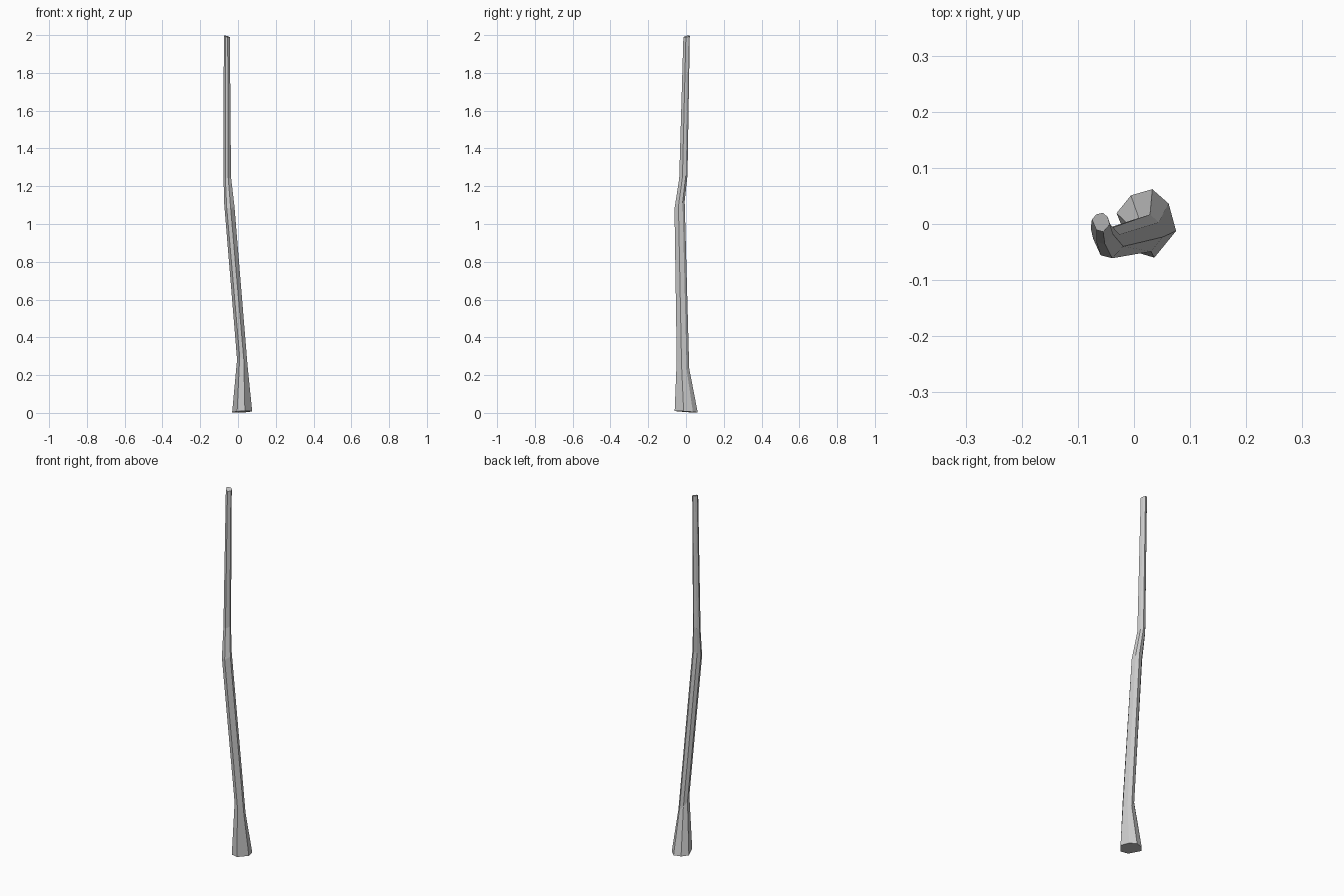
import bpy, bmesh

if "Cube" in bpy.data.objects:
    bpy.data.objects.remove(bpy.data.objects["Cube"])

# Irregular seven-sided cross-section (unit half-widths)
PROFILE = [(1.0, -0.22), (0.75, 0.58), (0.2, 1.0), (-0.52, 0.82),
           (-1.0, 0.3), (-0.5, -0.8), (0.27, -1.0)]

# Rings: centre x, y, z, half-width x, y, tilt along x, y
RINGS = [
    (0.022, 0.001, 0.006, 0.053, 0.061, 0.002, -0.004),
    (0.023, -0.016, 0.265, 0.028, 0.033, -0.025, -0.025),
    (-0.046, -0.034, 1.10, 0.027, 0.027, 0.00, 0.02),
    (-0.057, -0.014, 1.25, 0.020, 0.022, 0.00, 0.01),
    (-0.059, 0.003, 1.993, 0.016, 0.017, -0.004, 0.003),
]

bm = bmesh.new()
loops = []
for cx, cy, cz, rx, ry, tx, ty in RINGS:
    loops.append([bm.verts.new((cx + u * rx, cy + v * ry, cz + u * tx + v * ty))
                  for u, v in PROFILE])

# Bent sides
n = len(PROFILE)
for low, high in zip(loops, loops[1:]):
    for i in range(n):
        j = (i + 1) % n
        bm.faces.new((low[i], low[j], high[j], high[i]))

# End caps
bm.faces.new(loops[0][::-1])
bm.faces.new(loops[-1])
bmesh.ops.recalc_face_normals(bm, faces=bm.faces[:])

mesh = bpy.data.meshes.new("wooden_staff")
bm.to_mesh(mesh)
bm.free()
staff = bpy.data.objects.new("wooden_staff", mesh)
bpy.context.collection.objects.link(staff)
